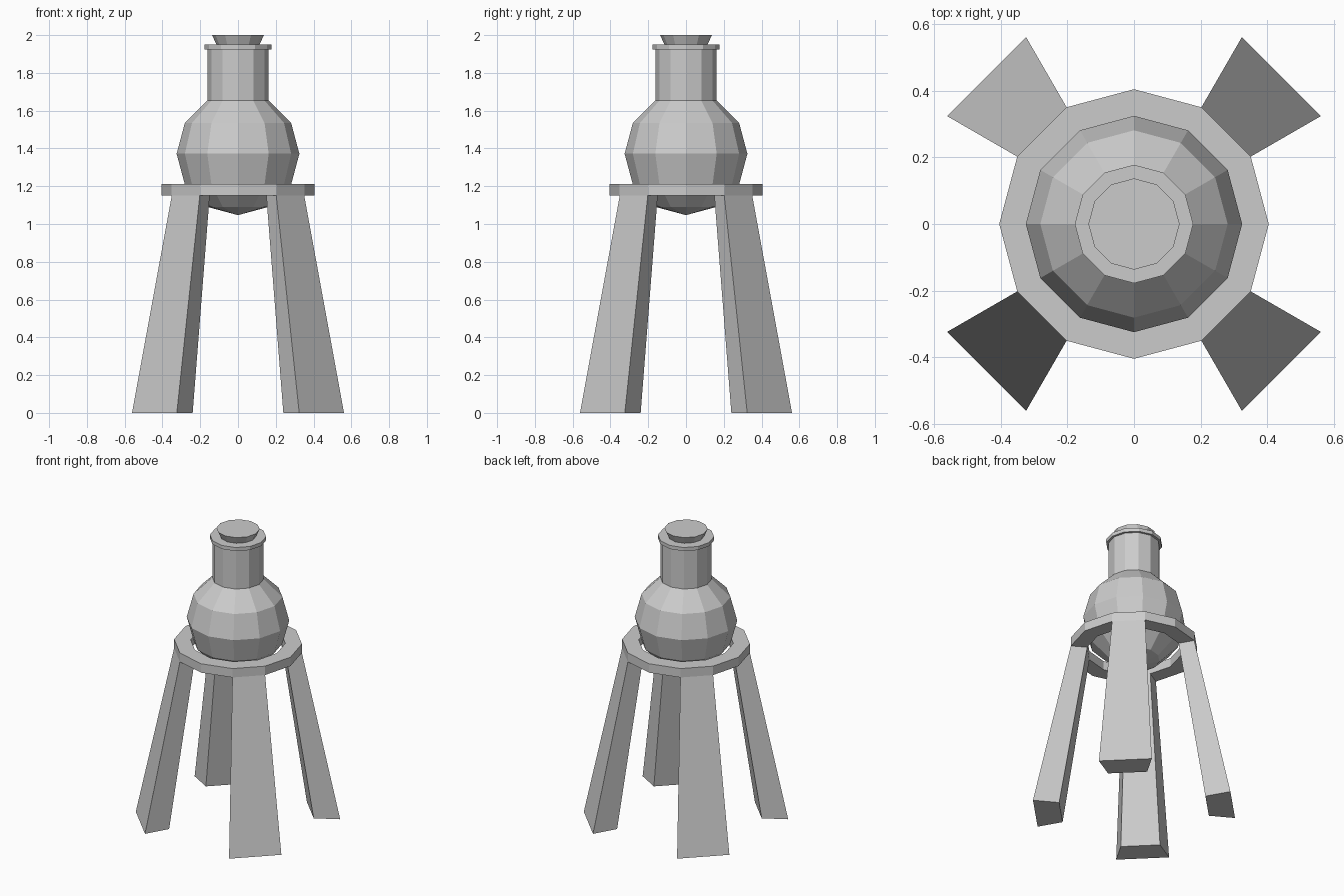
import bpy, bmesh
from math import sin, cos, pi

if "Cube" in bpy.data.objects:
    bpy.data.objects.remove(bpy.data.objects["Cube"])

SIDES = 12


def add_object(name, bm):
    bmesh.ops.recalc_face_normals(bm, faces=bm.faces)
    mesh = bpy.data.meshes.new(name)
    bm.to_mesh(mesh)
    bm.free()
    obj = bpy.data.objects.new(name, mesh)
    bpy.context.collection.objects.link(obj)
    return obj


def ring(bm, r, z):
    return [bm.verts.new((r * cos(2 * pi * i / SIDES), r * sin(2 * pi * i / SIDES), z))
            for i in range(SIDES)]


def bridge(bm, a, b):
    return [bm.faces.new((a[i], a[(i + 1) % SIDES], b[(i + 1) % SIDES], b[i]))
            for i in range(SIDES)]


def lathe(name, profile, bottom_tip=None):
    """Low-poly turned solid with a flat top and a flat or pointed bottom."""
    bm = bmesh.new()
    rings = [ring(bm, r, z) for r, z in profile]
    for a, b in zip(rings, rings[1:]):
        bridge(bm, a, b)
    bm.faces.new(rings[-1])
    if bottom_tip is None:
        bm.faces.new(rings[0][::-1])
    else:
        tip = bm.verts.new((0, 0, bottom_tip))
        for i in range(SIDES):
            bm.faces.new((tip, rings[0][(i + 1) % SIDES], rings[0][i]))
    return add_object(name, bm)


# Flask: spherical bulb, straight neck and projecting lip
R, CZ = 0.325, 1.372
bulb = [(R * sin(a), CZ - R * cos(a)) for a in (k * pi / 6 for k in range(1, 6))]
neck_and_lip = [(R / 2, 1.925), (0.178, 1.925), (0.178, 1.95)]
lathe("flask", bulb + neck_and_lip, bottom_tip=CZ - R)

# Stopper, widening upwards
lathe("stopper", [(0.112, 1.945), (0.137, 2.0)])

# Stand: ring with four splayed legs extruded from its diagonal segments
bm = bmesh.new()
outer_low, outer_top = ring(bm, 0.405, 1.15), ring(bm, 0.405, 1.212)
inner_low, inner_top = ring(bm, 0.30, 1.15), ring(bm, 0.30, 1.212)
bridge(bm, outer_low, outer_top)
bridge(bm, outer_top, inner_top)
bridge(bm, inner_top, inner_low)
underside = bridge(bm, inner_low, outer_low)
legs = [underside[i] for i in (1, 4, 7, 10)]
for foot in bmesh.ops.extrude_discrete_faces(bm, faces=legs)["faces"]:
    for v in foot.verts:
        v.co = (v.co.x * 1.6, v.co.y * 1.6, 0)
add_object("stand", bm)
